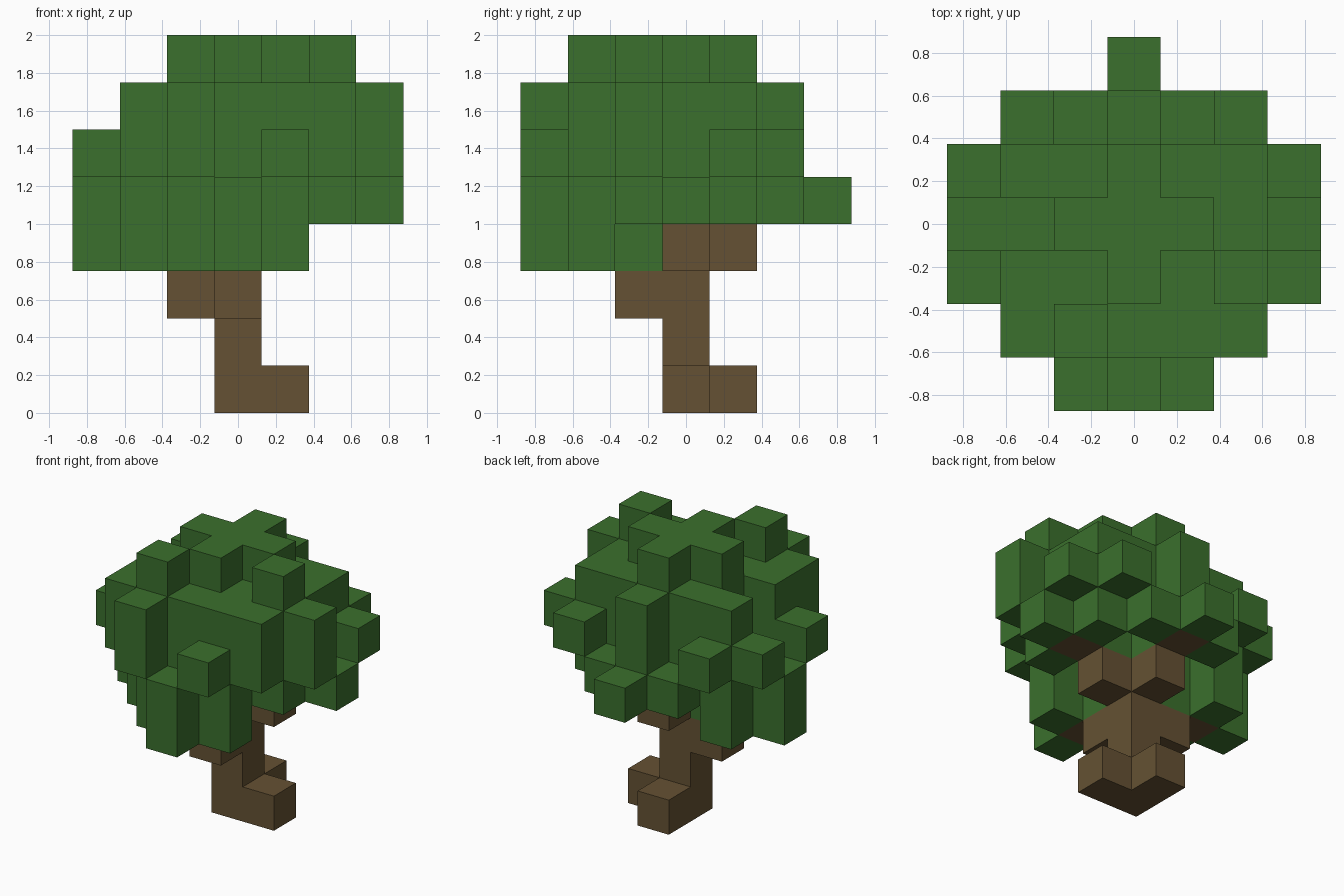
import bpy, bmesh
from math import radians
from mathutils import Vector
from itertools import product

if "Cube" in bpy.data.objects:
    bpy.data.objects.remove(bpy.data.objects["Cube"], do_unlink=True)

UNIT = 0.25  # edge length of one block


def material(name, rgb):
    m = bpy.data.materials.new(name)
    m.use_nodes = True
    m.diffuse_color = (*rgb, 1)
    bsdf = m.node_tree.nodes["Principled BSDF"]
    bsdf.inputs["Base Color"].default_value = (*rgb, 1)
    bsdf.inputs["Roughness"].default_value = 0.9
    return m


def box(x, y, z):
    """Block cells in inclusive ranges; a single number means one cell."""
    spans = [(s, s) if isinstance(s, int) else s for s in (x, y, z)]
    return set(product(*(range(a, b + 1) for a, b in spans)))


def plus(x, y, z):
    """Five cells in a flat cross, over a range of layers."""
    return box((x - 1, x + 1), y, z) | box(x, (y - 1, y + 1), z)


def build(name, cells, solid, mat):
    """Skin the cells, leaving out faces buried between solid blocks."""
    bm = bmesh.new()
    for cell in sorted(cells):
        centre = Vector(cell) + Vector((0, 0, 0.5))
        for axis, sign in product(range(3), (-1, 1)):
            n = Vector((0, 0, 0))
            n[axis] = sign
            if tuple(int(c + d) for c, d in zip(cell, n)) in solid:
                continue
            u = Vector((0, 0, 0))
            u[(axis + 1) % 3] = 1
            v = n.cross(u)
            corners = [n + u + v, n - u + v, n - u - v, n + u - v]
            face = bm.faces.new([bm.verts.new((centre + c / 2) * UNIT) for c in corners])
            face.normal_update()
            if face.normal.dot(n) < 0:
                face.normal_flip()
    bmesh.ops.remove_doubles(bm, verts=bm.verts, dist=0.001)
    bmesh.ops.dissolve_limit(bm, angle_limit=radians(1), verts=bm.verts, edges=bm.edges)
    mesh = bpy.data.meshes.new(name)
    bm.to_mesh(mesh)
    bm.free()
    mesh.materials.append(mat)
    obj = bpy.data.objects.new(name, mesh)
    bpy.context.collection.objects.link(obj)
    return obj


# Trunk with two roots and four stepped branches
trunk = box(0, 0, (0, 3)) | box(1, 0, 0) | box(0, 1, 0)
for dx, dy, z in ((1, 0, 3), (0, 1, 3), (-1, 0, 2), (0, -1, 2)):
    trunk |= {(dx, dy, z), (2 * dx, 2 * dy, z + 1)}

# Leaf clusters around the branch tips
leaves = plus(-2, 0, (3, 4)) | plus(0, -2, (3, 4)) | plus(2, 0, 4) | plus(0, 2, 4)

# Main crown, notched on one side, with a cross on top
leaves |= box((-2, 2), (-2, 1), (5, 6)) - box(-2, 0, (5, 6))
leaves |= plus(0, 0, 7)

# Tall tufts, then single tufts around the crown
leaves |= box(-1, -3, (5, 6)) | box(3, -1, (5, 6)) | box(0, 2, (5, 6))
leaves |= {(2, -1, 7), (-1, -2, 7)}
leaves |= {(x, y, 5) for x, y in ((1, -3), (3, 1), (-3, -1), (-3, 1), (2, 2), (-2, 2))}
leaves -= trunk

solid = trunk | leaves
build("trunk", trunk, solid, material("bark brown", (0.130, 0.083, 0.033)))
build("foliage", leaves, solid, material("leaf green", (0.043, 0.162, 0.026)))
